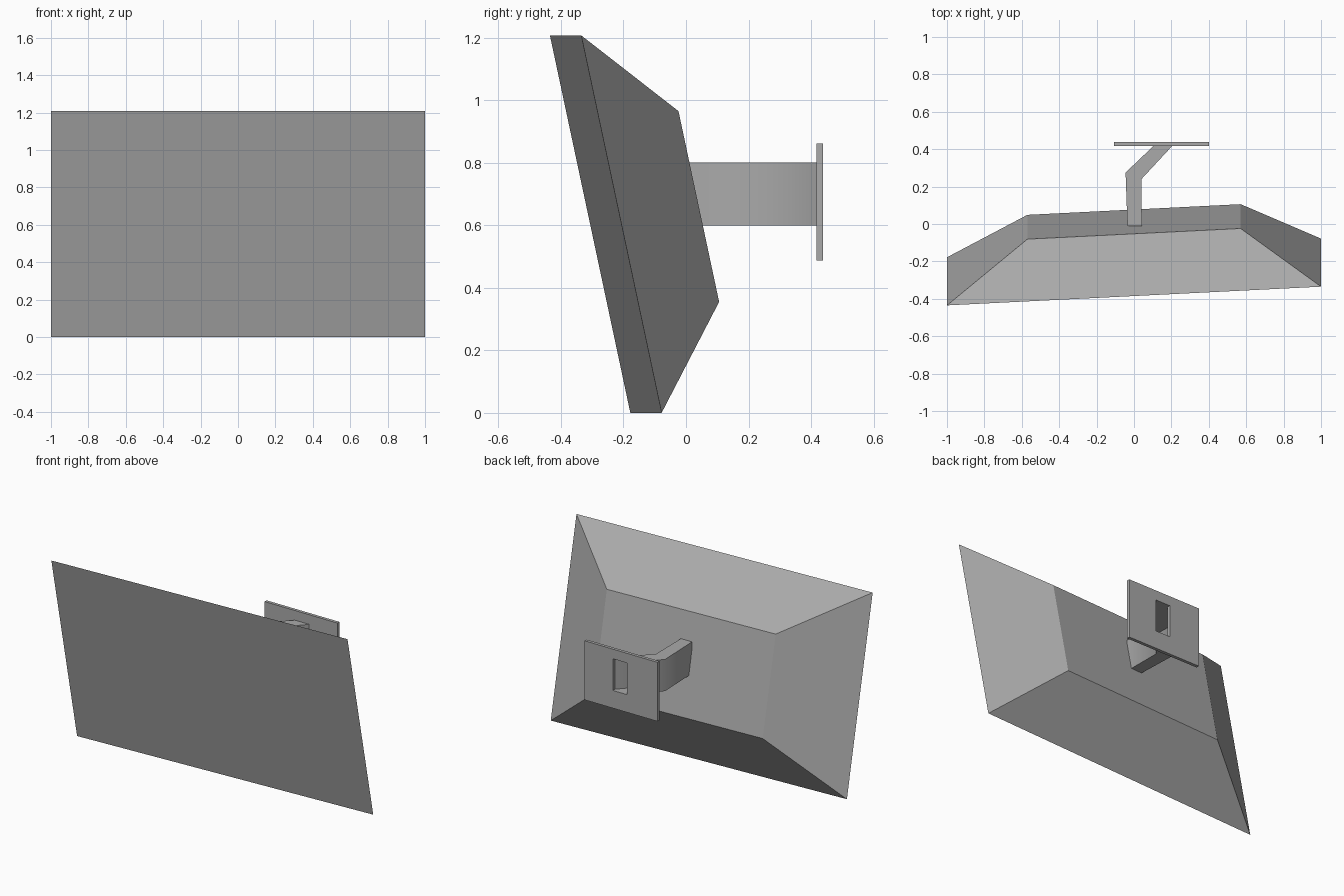
import bpy
import bmesh
import math

cube = bpy.data.objects.get("Cube")
if cube:
    bpy.data.objects.remove(cube, do_unlink=True)

grey = bpy.data.materials.new("plain grey")
grey.use_nodes = True
colour = (0.4, 0.4, 0.4, 1)
grey.diffuse_color = colour
grey.node_tree.nodes["Principled BSDF"].inputs["Base Color"].default_value = colour


def loft(name, rings, cap_start=True, cap_end=True, bridge_ends=False):
    """Join rings of four corners with quads, with optional end caps."""
    bm = bmesh.new()
    loops = [[bm.verts.new(p) for p in ring] for ring in rings]
    pairs = list(zip(loops, loops[1:]))
    if bridge_ends:
        pairs.append((loops[-1], loops[0]))
    for a, b in pairs:
        for i in range(4):
            j = (i + 1) % 4
            bm.faces.new((a[i], a[j], b[j], b[i]))
    if cap_start:
        bm.faces.new(loops[0])
    if cap_end:
        bm.faces.new(loops[-1])
    bmesh.ops.recalc_face_normals(bm, faces=bm.faces)
    mesh = bpy.data.meshes.new(name)
    bm.to_mesh(mesh)
    bm.free()
    mesh.materials.append(grey)
    obj = bpy.data.objects.new(name, mesh)
    bpy.context.collection.objects.link(obj)
    return obj


def tilted_rect(half_width, low, high, offset):
    """Rectangle lying in the tilted, slightly turned screen plane."""
    corners = [(-half_width, low), (half_width, low),
               (half_width, high), (-half_width, high)]
    return [(x, offset + 0.05 * x - 0.213 * z, z) for x, z in corners]


def upright_rect(x0, x1, z0, z1, y):
    return [(x0, y, z0), (x1, y, z0), (x1, y, z1), (x0, y, z1)]


# Screen with a tapering back shell
loft("screen_body", [tilted_rect(1.0, 0.0, 1.207, -0.128),
                     tilted_rect(0.57, 0.355, 0.965, 0.153)])

# Bent hollow arm, open into the wall plate
arm_low, arm_high = 0.6, 0.8
stations = [(-0.035, -0.01, 0.042, -0.01),
            (-0.045, 0.275, 0.04, 0.24),
            (0.105, 0.418, 0.205, 0.418)]
arm = loft("bent_arm",
           [[(xl, yl, arm_low), (xr, yr, arm_low),
             (xr, yr, arm_high), (xl, yl, arm_high)]
            for xl, yl, xr, yr in stations], cap_end=False)
bpy.context.view_layer.objects.active = arm
arm.select_set(True)
bpy.ops.object.shade_smooth_by_angle(angle=math.radians(60))

# Wall plate with the arm's rectangular opening
front, back = 0.418, 0.438
outer = (-0.107, 0.402, 0.488, 0.861)
hole = (0.105, 0.205, arm_low, arm_high)
loft("wall_plate", [upright_rect(*outer, front), upright_rect(*outer, back),
                    upright_rect(*hole, back), upright_rect(*hole, front)],
     cap_start=False, cap_end=False, bridge_ends=True)
